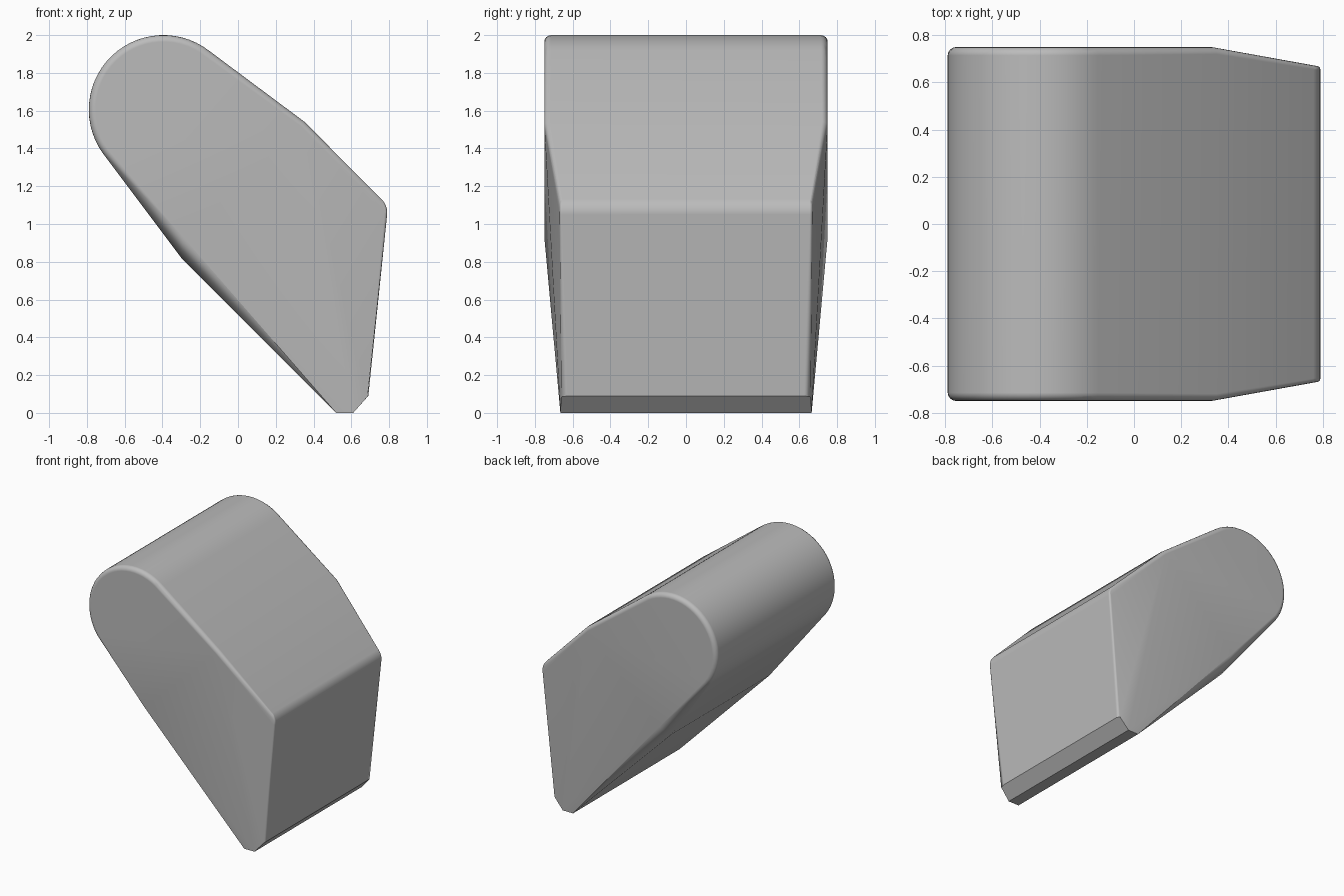
import bpy
import bmesh
from math import cos, sin, radians

cube = bpy.data.objects.get("Cube")
if cube:
    bpy.data.objects.remove(cube, do_unlink=True)

# Single grey surface colour
grey = bpy.data.materials.new("mid_grey")
grey.use_nodes = True
colour = (0.5, 0.5, 0.5, 1)
grey.diffuse_color = colour
grey.node_tree.nodes["Principled BSDF"].inputs["Base Color"].default_value = colour

bm = bmesh.new()


def add(x, z, half_width):
    """Mirrored pair of points, one on each side."""
    for side in (-1, 1):
        bm.verts.new((x, side * half_width, z))


def add_rim(cx, cz, radius, angle, half_width, bevel):
    """Outline point with a rounded step onto the side face."""
    for step in range(5):
        t = radians(90 * step / 4)
        r = radius - bevel * (1 - cos(t))
        a = radians(angle)
        add(cx + r * cos(a), cz + r * sin(a), half_width - bevel * (1 - sin(t)))


# Round upper end
steps = 28
for i in range(steps + 1):
    add_rim(-0.395, 1.605, 0.395, 52 + 164 * i / steps, 0.75, 0.035)

# Bend in the sloping top
add_rim(0.33, 1.52, 0.03, 48, 0.75, 0.03)

# Rounded corner at the narrower end
for i in range(7):
    add_rim(0.69, 1.06, 0.1, 45 - 51 * i / 6, 0.67, 0.015)

# Chamfered foot
add(0.69, 0.09, 0.625)
add(0.685, 0.085, 0.66)
add(0.61, 0, 0.665)
add(0.52, 0, 0.665)

# Underside bend with sloped flanks
add(-0.29, 0.93, 0.75)
add(-0.30, 0.82, 0.61)

# Skin the convex body and merge flat areas
bmesh.ops.convex_hull(bm, input=bm.verts)
bmesh.ops.delete(bm, geom=[v for v in bm.verts if not v.link_faces], context='VERTS')
bmesh.ops.dissolve_limit(bm, angle_limit=radians(0.8), verts=bm.verts, edges=bm.edges)
bmesh.ops.recalc_face_normals(bm, faces=bm.faces)

mesh = bpy.data.meshes.new("wedge_body")
bm.to_mesh(mesh)
bm.free()
mesh.materials.append(grey)
body = bpy.data.objects.new("wedge_body", mesh)
bpy.context.collection.objects.link(body)

# Smooth rounded edges while keeping the large faces flat
bpy.ops.object.select_all(action='DESELECT')
body.select_set(True)
bpy.context.view_layer.objects.active = body
bpy.ops.object.shade_smooth_by_angle(angle=radians(30))
weighted = body.modifiers.new("flat_faces", 'WEIGHTED_NORMAL')
weighted.keep_sharp = True
